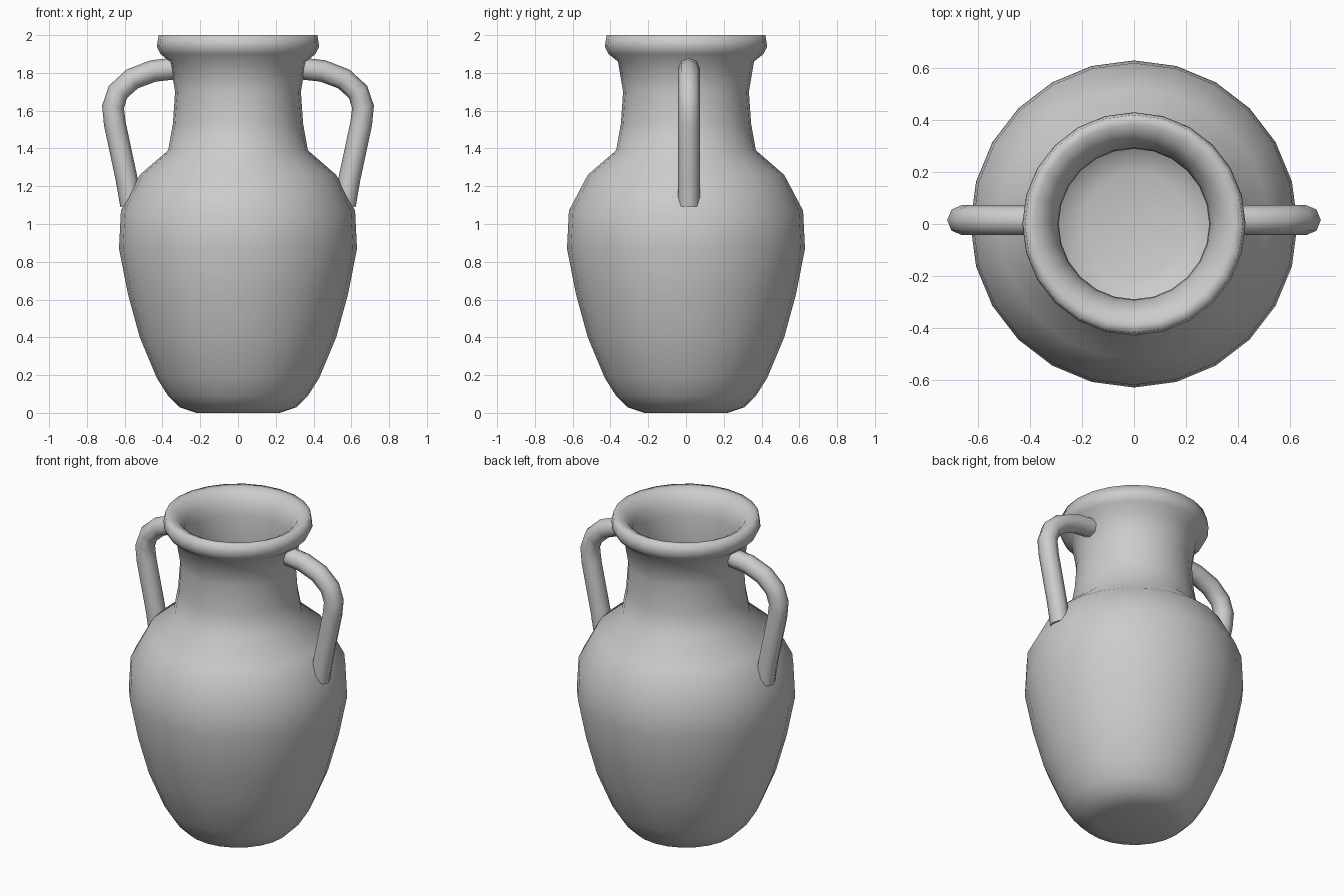
import bpy, bmesh, math

if "Cube" in bpy.data.objects:
    bpy.data.objects.remove(bpy.data.objects["Cube"])

SEGMENTS = 24

# Vase body: outer wall from the base up, over the rolled rim, down the inner wall
outer = [(0, 0), (0.22, 0.0), (0.31, 0.03), (0.37, 0.09), (0.43, 0.185), (0.52, 0.40),
         (0.583, 0.63), (0.63, 0.87), (0.62, 1.07), (0.52, 1.26), (0.37, 1.39),
         (0.345, 1.53), (0.333, 1.70), (0.36, 1.86), (0.41, 1.90), (0.43, 1.94), (0.42, 2.0)]
inner = [(0.385, 2.0), (0.345, 1.98), (0.31, 1.93), (0.293, 1.86), (0.29, 1.70),
         (0.302, 1.53), (0.33, 1.36), (0.49, 1.22), (0.575, 1.05), (0.585, 0.87),
         (0.54, 0.64), (0.475, 0.41), (0.39, 0.20), (0.29, 0.08), (0.20, 0.05), (0, 0.05)]

bm = bmesh.new()
verts = [bm.verts.new((r, 0, z)) for r, z in outer + inner]
edges = [bm.edges.new(pair) for pair in zip(verts, verts[1:])]
bmesh.ops.spin(bm, geom=verts + edges, cent=(0, 0, 0), axis=(0, 0, 1),
               angle=math.tau, steps=SEGMENTS, use_duplicate=False)
bmesh.ops.remove_doubles(bm, verts=bm.verts, dist=1e-4)
bmesh.ops.recalc_face_normals(bm, faces=bm.faces)
for f in bm.faces:
    f.smooth = True
mesh = bpy.data.meshes.new("vase_body")
bm.to_mesh(mesh)
bm.free()
bpy.context.collection.objects.link(bpy.data.objects.new("vase_body", mesh))

# Handles: eight-sided tube from the neck out and down to the shoulder
PATH = [(0.32, 1.825), (0.45, 1.81), (0.56, 1.768), (0.635, 1.70),
        (0.662, 1.62), (0.652, 1.53), (0.59, 1.24), (0.566, 1.10)]


def add_handle(name, side):
    curve = bpy.data.curves.new(name, 'CURVE')
    curve.dimensions = '3D'
    curve.bevel_depth = 0.058
    curve.bevel_resolution = 2
    curve.use_fill_caps = True
    spline = curve.splines.new('POLY')
    spline.points.add(len(PATH) - 1)
    for point, (x, z) in zip(spline.points, PATH):
        point.co = (side * x, 0.015, z, 1)
    spline.use_smooth = True
    obj = bpy.data.objects.new(name, curve)
    bpy.context.collection.objects.link(obj)
    bpy.ops.object.select_all(action='DESELECT')
    obj.select_set(True)
    bpy.context.view_layer.objects.active = obj
    bpy.ops.object.convert(target='MESH')
    bpy.ops.object.shade_smooth_by_angle(angle=math.radians(60))


add_handle("handle_right", 1)
add_handle("handle_left", -1)
